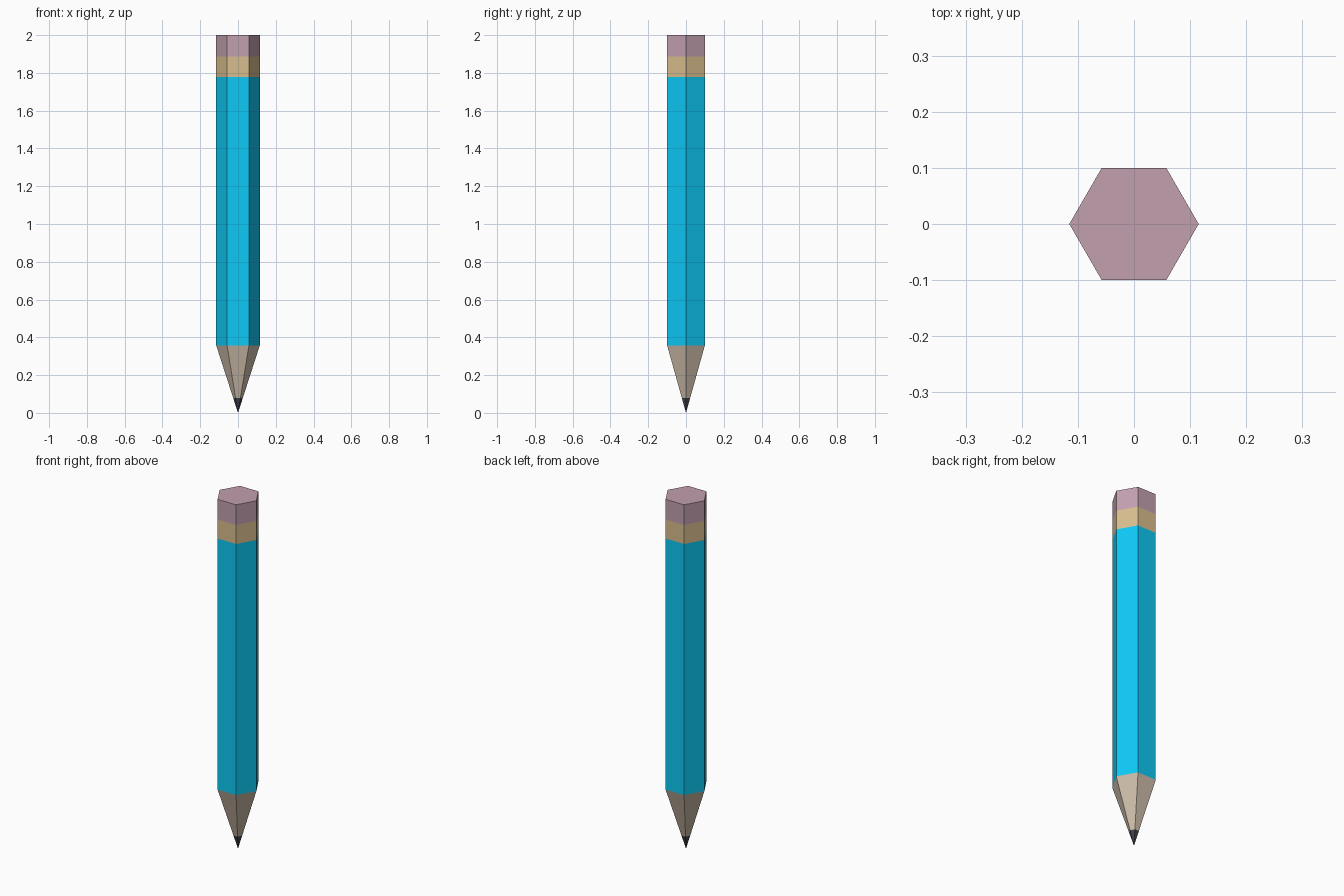
import bpy, bmesh
from math import cos, sin, pi

if "Cube" in bpy.data.objects:
    bpy.data.objects.remove(bpy.data.objects["Cube"])

R = 0.1153  # hexagon corner radius, corners on the x axis


def section(name, z0, r0, z1, r1, color, cap=False):
    """Six-sided pencil section between two heights; r0 = 0 makes a point."""
    bm = bmesh.new()

    def ring(z, r):
        return [bm.verts.new((r * cos(i * pi / 3), r * sin(i * pi / 3), z)) for i in range(6)]

    top = ring(z1, r1)
    low = ring(z0, r0) if r0 > 0 else [bm.verts.new((0, 0, z0))] * 6
    for i in range(6):
        j = (i + 1) % 6
        corners = [low[i], low[j], top[j], top[i]]
        bm.faces.new(list(dict.fromkeys(corners)))
    if cap:
        bm.faces.new(top)
    mesh = bpy.data.meshes.new(name)
    bm.to_mesh(mesh)
    bm.free()
    mat = bpy.data.materials.new(name + "_color")
    mat.diffuse_color = (*color, 1)
    mat.use_nodes = True
    mat.node_tree.nodes["Principled BSDF"].inputs["Base Color"].default_value = mat.diffuse_color
    mesh.materials.append(mat)
    obj = bpy.data.objects.new(name, mesh)
    bpy.context.collection.objects.link(obj)


# Heights of the section boundaries
LEAD, WOOD, BODY, BAND, TOP = 0.08, 0.357, 1.778, 1.886, 2.0
r_lead = R * LEAD / WOOD

# Sharpened end
section("lead_tip", 0, 0, LEAD, r_lead, (0.055, 0.053, 0.065))
section("wood_cone", LEAD, r_lead, WOOD, R, (0.61, 0.51, 0.40))
# Painted shaft
section("painted_body", WOOD, R, BODY, R, (0.004, 0.58, 0.91))
# Band and eraser
section("band", BODY, R, BAND, R, (0.69, 0.51, 0.27))
section("eraser", BAND, R, TOP, R, (0.54, 0.35, 0.43), cap=True)
